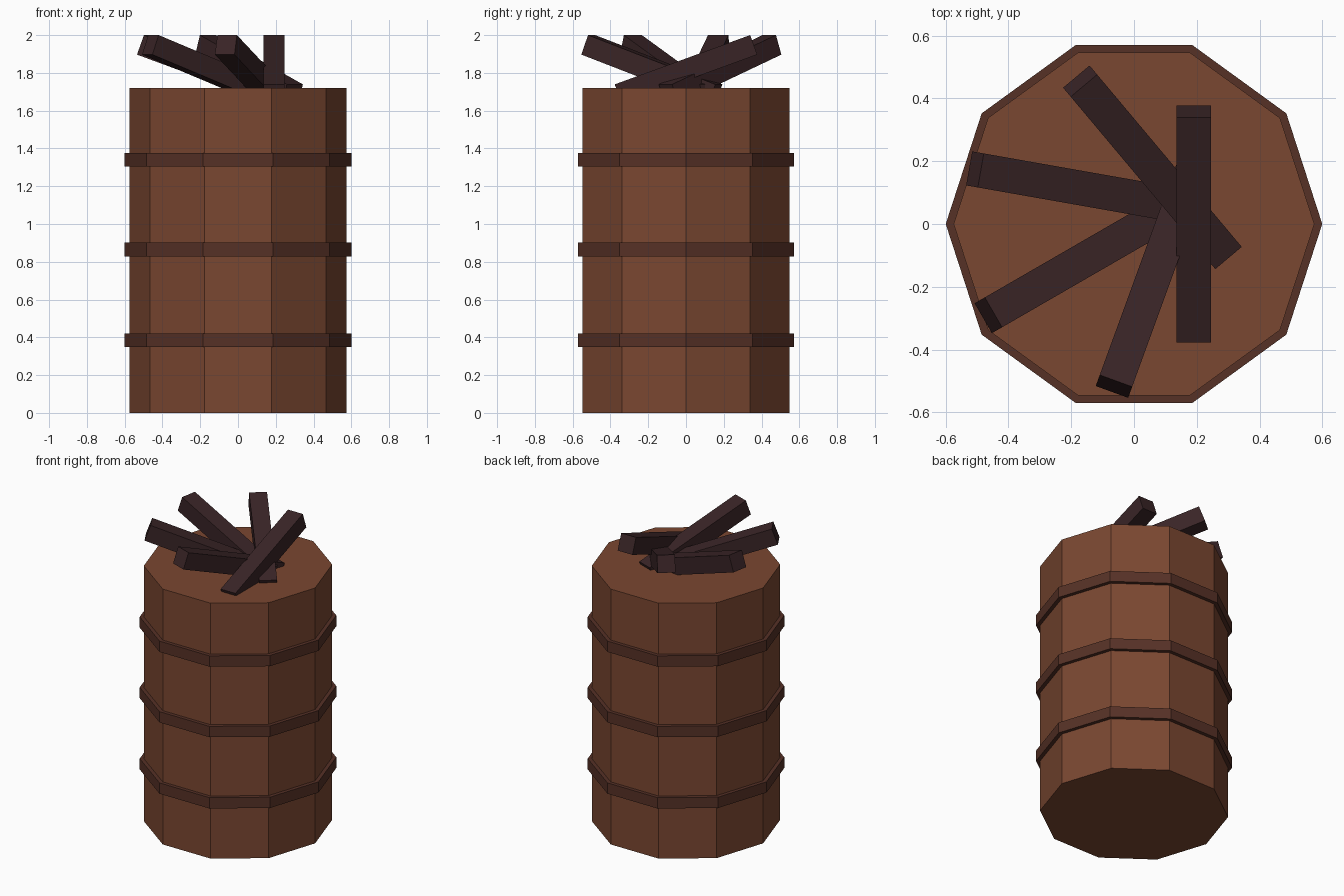
import bpy, bmesh, math
from mathutils import Matrix, Vector

if "Cube" in bpy.data.objects:
    bpy.data.objects.remove(bpy.data.objects["Cube"])


def material(name, rgb):
    """Flat colour from 0-255 sRGB values."""
    m = bpy.data.materials.new(name)
    lin = [(c / 255 / 12.92) if c / 255 <= 0.04045 else ((c / 255 + 0.055) / 1.055) ** 2.4 for c in rgb]
    m.diffuse_color = (*lin, 1)
    m.use_nodes = True
    m.node_tree.nodes["Principled BSDF"].inputs["Base Color"].default_value = m.diffuse_color
    return m


WOOD = material("barrel_brown", (122, 71, 49))
BAND = material("hoop_dark_brown", (86, 49, 38))
CHAR = material("charred_wood", (57, 36, 38))
EMBER = material("ember_orange", (204, 115, 44))


def add_object(name, bm, mat):
    mesh = bpy.data.meshes.new(name)
    bm.to_mesh(mesh)
    bm.free()
    mesh.materials.append(mat)
    obj = bpy.data.objects.new(name, mesh)
    bpy.context.collection.objects.link(obj)
    return obj


def prism(name, radius, z0, z1, mat, sides=10):
    """Ten-sided upright prism with a corner on the +y axis."""
    bm = bmesh.new()
    xf = Matrix.Translation((0, 0, (z0 + z1) / 2)) @ Matrix.Rotation(math.pi / 2, 4, 'Z')
    bmesh.ops.create_cone(bm, cap_ends=True, segments=sides, radius1=radius,
                          radius2=radius, depth=z1 - z0, matrix=xf)
    add_object(name, bm, mat)


# Barrel body and the ember bed level with its top
TOP = 1.72
prism("barrel_body", 0.575, 0, TOP, WOOD)
prism("ember_bed", 0.52, TOP - 0.02, TOP - 1e-7, EMBER)

# Three hoops around the body
for i, z in enumerate((0.385, 0.865, 1.34)):
    prism(f"hoop_{i + 1}", 0.60, z - 0.0365, z + 0.0365, BAND)

# Five charred logs in a ring, each rising 20 degrees towards its outer end
for i in range(5):
    ring = math.radians(72 * i)
    heading = math.radians(40 * i)
    bm = bmesh.new()
    xf = (Matrix.Translation((0.19 * math.cos(ring), 0.19 * math.sin(ring), 1.818))
          @ Matrix.Rotation(heading, 4, 'Z')
          @ Matrix.Rotation(math.radians(20), 4, 'X')
          @ Matrix.Diagonal(Vector((0.11, 0.763, 0.11, 1))))
    bmesh.ops.create_cube(bm, size=1, matrix=xf)
    add_object(f"charred_log_{i + 1}", bm, CHAR)
